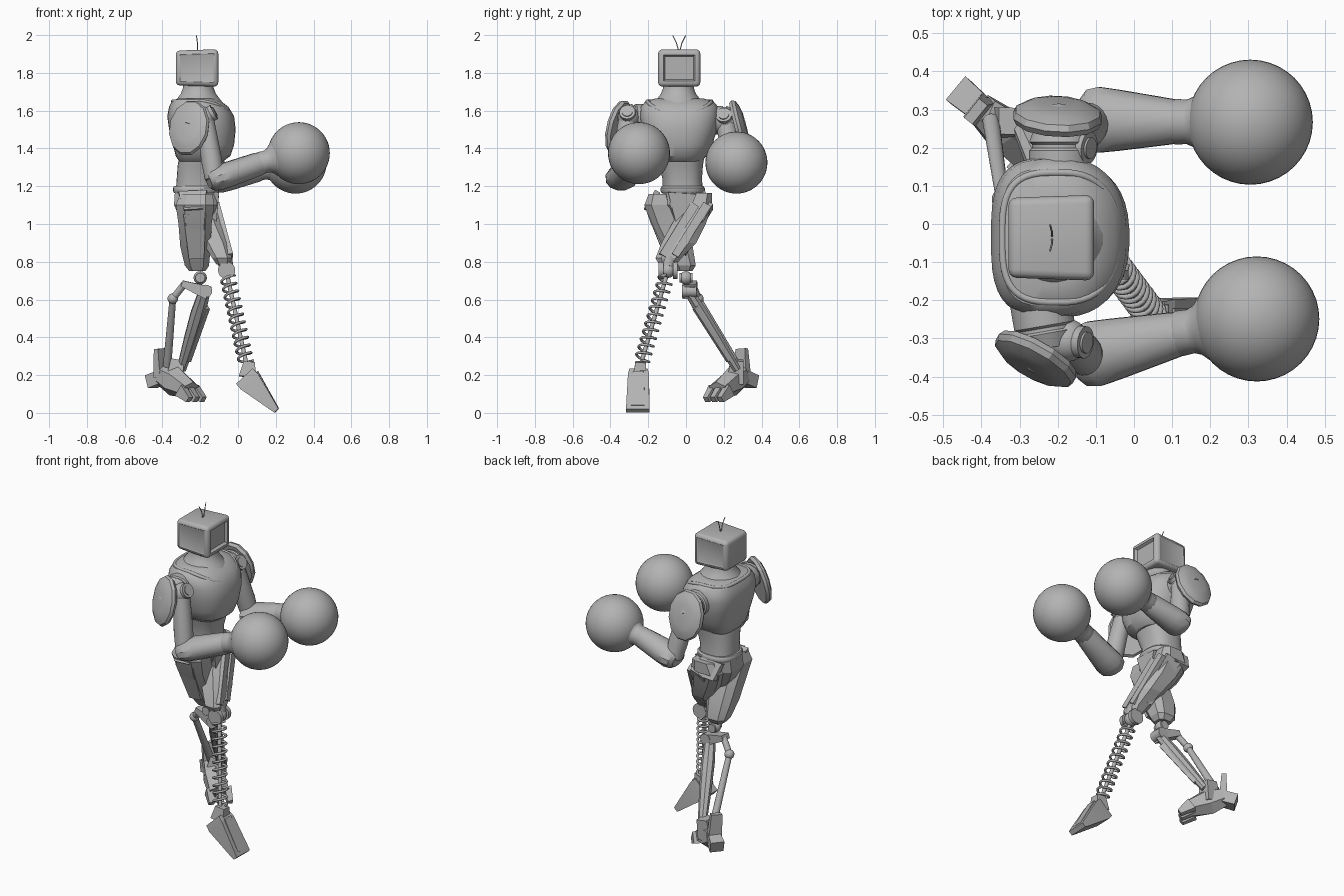
import bpy, bmesh
from math import sin, cos, pi, radians
from mathutils import Vector

if "Cube" in bpy.data.objects:
    bpy.data.objects.remove(bpy.data.objects["Cube"])

grey = bpy.data.materials.new("plain_grey")
grey.use_nodes = True
grey.diffuse_color = (0.45, 0.45, 0.45, 1)
grey.node_tree.nodes["Principled BSDF"].inputs["Base Color"].default_value = (0.45, 0.45, 0.45, 1)


def smooth(obj, angle):
    bpy.ops.object.select_all(action='DESELECT')
    obj.select_set(True)
    bpy.context.view_layer.objects.active = obj
    bpy.ops.object.shade_smooth_by_angle(angle=radians(angle))


def finish(name, bm, angle=35):
    bmesh.ops.recalc_face_normals(bm, faces=bm.faces)
    mesh = bpy.data.meshes.new(name)
    bm.to_mesh(mesh)
    bm.free()
    mesh.materials.append(grey)
    obj = bpy.data.objects.new(name, mesh)
    bpy.context.collection.objects.link(obj)
    smooth(obj, angle)


def skin(name, rings, angle=35):
    """Join matching point loops into a closed skin."""
    bm = bmesh.new()
    loops = [[bm.verts.new(p) for p in ring] for ring in rings]
    n = len(loops[0])
    for low, high in zip(loops, loops[1:]):
        for i in range(n):
            j = (i + 1) % n
            bm.faces.new((low[i], low[j], high[j], high[i]))
    bm.faces.new(loops[0])
    bm.faces.new(loops[-1])
    finish(name, bm, angle)


def oval(x0, x1, y0, y1, sides, power, back):
    """Rounded outline that fills a rectangle; back is the squareness on -x."""
    for i in range(sides):
        a = 2 * pi * (i + 0.5) / sides
        c, s = cos(a), sin(a)
        e = 2 / (power if c > 0 else back)
        px = abs(c) ** e * (1 if c > 0 else -1)
        py = abs(s) ** e * (1 if s > 0 else -1)
        yield (x0 + x1 + (x1 - x0) * px) / 2, (y0 + y1 + (y1 - y0) * py) / 2


def loft(name, levels, sides=32, power=2.5, back=2.5, angle=35):
    """Stack of level outlines given as z, x0, x1, y0, y1."""
    skin(name, [[(x, y, z) for x, y in oval(x0, x1, y0, y1, sides, power, back)]
                for z, x0, x1, y0, y1 in levels], angle)


def limb(name, p, q, stations, sides=20, up=(0, 0, 1), angle=35):
    """Straight part from p to q; stations are t, half width, half height."""
    p, q = Vector(p), Vector(q)
    d = (q - p).normalized()
    side = d.cross(Vector(up)).normalized()
    top = side.cross(d)
    k = 1 / cos(pi / sides)
    rings = []
    for t, a, b in stations:
        turns = [2 * pi * (i + 0.5) / sides for i in range(sides)]
        rings.append([p.lerp(q, t) + side * a * k * cos(v) + top * b * k * sin(v) for v in turns])
    skin(name, rings, angle)


def rod(name, p, q, r0, r1=None, sides=16):
    r1 = r1 or r0
    limb(name, p, q, [(0, r0, r0), (1, r1, r1)], sides, (0.9, 0.1, 0.2))


def block(name, p, q, a0, b0, a1, b1, up=(0, 0, 1)):
    limb(name, p, q, [(0, a0, b0), (1, a1, b1)], 4, up)


def ball(name, at, r):
    bm = bmesh.new()
    bmesh.ops.create_uvsphere(bm, u_segments=40, v_segments=24, radius=r)
    bmesh.ops.translate(bm, verts=bm.verts, vec=at)
    finish(name, bm)


def wire(name, points, r, cyclic=False):
    curve = bpy.data.curves.new(name, 'CURVE')
    curve.dimensions = '3D'
    curve.bevel_depth = r
    curve.bevel_resolution = 2
    curve.use_fill_caps = True
    line = curve.splines.new('POLY')
    line.points.add(len(points) - 1)
    for target, p in zip(line.points, points):
        target.co = (*p, 1)
    line.use_cyclic_u = cyclic
    curve.materials.append(grey)
    obj = bpy.data.objects.new(name, curve)
    bpy.context.collection.objects.link(obj)
    bpy.ops.object.select_all(action='DESELECT')
    obj.select_set(True)
    bpy.context.view_layer.objects.active = obj
    bpy.ops.object.convert(target='MESH')
    smooth(bpy.context.object, 50)


# Box head: narrower back, recessed screen and shallow side panels
bm = bmesh.new()
bmesh.ops.create_cube(bm, size=1)
for v in bm.verts:
    shrink = 0.93 if v.co.x < 0 else 1
    v.co = (v.co.x * 0.225 - 0.217, v.co.y * 0.225 * shrink - 0.036, v.co.z * 0.198 * shrink + 1.826)
bmesh.ops.bevel(bm, geom=bm.edges[:], offset=0.022, segments=3, profile=0.5, affect='EDGES')
bm.normal_update()
for f in [f for f in bm.faces if f.calc_area() > 0.015]:
    if f.normal.x > 0.9:
        bmesh.ops.inset_region(bm, faces=[f], thickness=0.01, depth=0)
        bmesh.ops.inset_region(bm, faces=[f], thickness=0.012, depth=-0.016)
    elif abs(f.normal.y) > 0.9:
        bmesh.ops.inset_region(bm, faces=[f], thickness=0.012, depth=-0.004)
finish("head", bm, 30)
for s in (-1, 1):
    wire("antenna", [(-0.215, -0.036 + s * 0.004, 1.92), (-0.215, -0.036 + s * 0.015, 1.96),
                     (-0.22, -0.036 + s * 0.034, 1.998)], 0.0025)

# Neck and torso
loft("neck", [(z, -0.21 - r, -0.21 + r, -0.04 - r, -0.04 + r)
              for z, r in ((1.63, 0.14), (1.665, 0.112), (1.69, 0.093), (1.72, 0.082), (1.75, 0.078))],
     power=2, back=2)
loft("chest", [(1.33, -.31, -.08, -.15, .08), (1.36, -.33, -.04, -.19, .11), (1.42, -.345, -.02, -.215, .14),
               (1.5, -.365, -.012, -.235, .165), (1.57, -.375, -.02, -.245, .175),
               (1.62, -.365, -.05, -.24, .17), (1.65, -.35, -.09, -.215, .145), (1.665, -.32, -.12, -.16, .09)],
     40, 2.4, 3.2)
wire("collar_rim", [(x, y, 1.65 - 0.06 * max(0, (x + 0.2) / 0.155) ** 2)
                    for x, y in oval(-.345, -.043, -.205, .135, 48, 2.4, 3.2)], 0.01, True)
loft("abdomen", [(1.17, -.33, -.115, -.125, .09), (1.24, -.325, -.115, -.125, .085),
                 (1.31, -.32, -.095, -.145, .09), (1.37, -.31, -.08, -.16, .1)])
loft("belt", [(1.165, -.34, -.105, -.13, .095), (1.175, -.345, -.1, -.135, .1),
              (1.19, -.345, -.1, -.135, .1), (1.2, -.34, -.11, -.128, .093)])
loft("pelvis", [(.97, -.26, -.16, -.06, .0), (1.03, -.31, -.13, -.08, .04),
                (1.1, -.345, -.105, -.14, .09), (1.17, -.34, -.11, -.13, .095)], 8, 3, 3, 20)
block("groin_plate", (-.125, -.02, 1.165), (-.14, -.03, 1.), .075, .025, .022, .025, (1, 0, 0))

# Thighs with raised armour strips
loft("spring_leg_thigh", [(.785, -.115, -.04, -.145, -.05), (.82, -.14, -.03, -.165, -.02),
                          (.9, -.19, -.045, -.135, .06), (1., -.26, -.08, -.08, .11),
                          (1.1, -.31, -.105, -.01, .14), (1.165, -.27, -.12, .03, .14)], 8, 3, 3, 15)
loft("rod_leg_thigh", [(.75, -.26, -.17, -.05, .035), (.78, -.285, -.15, -.07, .055),
                       (.88, -.31, -.14, -.13, .04), (1., -.32, -.135, -.19, -.01),
                       (1.1, -.335, -.12, -.225, -.05), (1.16, -.31, -.13, -.2, -.08)], 8, 3, 3, 15)
for shift in (-0.03, 0.035):
    block("thigh_strip", (-.125, .075 + shift, 1.1), (-.05, -.095 + shift, .83),
          .024, .026, .02, .024, (1, 0, 0))
block("thigh_strip", (-.18, .125, 1.1), (-.1, -.015, .85), .05, .02, .035, .015, (0, 1, 0))
block("thigh_strip", (-.23, -.185, 1.06), (-.22, -.095, .82), .06, .02, .04, .015, (0, 1, 0))
for y0, y1 in ((-.15, -.205), (.085, .125)):
    block("hip_guard", (-.24, y0, 1.17), (-.235, y1, 1.07), .075, .015, .05, .02, (0, 1, 0))

# Spring leg
ball("spring_knee", (-.06, -.095, .755), .04)
for y in (-.145, -.07):
    rod("knee_disc", (-.06, y, .755), (-.06, y + .025, .755), .045, sides=24)
rod("knee_socket", (-.075, -.09, .82), (-.06, -.095, .77), .045, .035)
start, end = Vector((-.055, -.105, .72)), Vector((.042, -.235, .27))
axis = (end - start).normalized()
across = axis.cross(Vector((0, 1, 0))).normalized()
other = axis.cross(across)
turns, steps = 11, 16
wire("spring", [start.lerp(end, i / (turns * steps)) + .038 * (across * cos(2 * pi * i / steps)
     + other * sin(2 * pi * i / steps)) for i in range(turns * steps + 1)], .007)
rod("spring_core", start, end + axis * .02, .011)
block("spring_ankle", (.06, -.24, .27), (.05, -.245, .19), .028, .03, .035, .045, (1, 0, 0))
limb("spring_foot", (.035, -.25, .195), (.205, -.255, .012),
     [(0, .048, .06), (.15, .055, .062), (.95, .062, .018), (1, .062, .014)], 4, angle=15)
block("foot_ridge", (.06, -.25, .18), (.195, -.255, .03), .03, .062, .035, .016)

# Rod leg
ball("rod_knee", (-.2, .0, .715), .035)
rod("knee_pin", (-.2, -.035, .715), (-.2, .035, .715), .025)
block("knee_link", (-.295, .03, .685), (-.155, .015, .635), .03, .016, .035, .035)
rod("knee_axle", (-.17, -.02, .645), (-.17, .055, .645), .033)
limb("shin", (-.175, .01, .65), (-.3, .27, .23),
     [(0, .025, .03), (.3, .03, .038), (.6, .028, .034), (1, .02, .024)], 8, (1, 0, 0))
block("shin_strip", (-.165, .05, .56), (-.265, .23, .28), .012, .016, .012, .016)
rod("calf_link", (-.285, .035, .68), (-.345, .065, .605), .018)
ball("calf_joint", (-.345, .065, .605), .028)
rod("calf_rod", (-.345, .065, .605), (-.375, .27, .25), .017, .022)
limb("rod_foot", (-.4, .3, .2), (-.25, .17, .12), [(0, .04, .055), (.4, .055, .07), (1, .055, .04)], 6, angle=15)
block("ankle", (-.32, .27, .28), (-.34, .26, .16), .035, .035, .045, .045, (1, 0, 0))
block("heel", (-.4, .3, .19), (-.46, .35, .165), .035, .035, .04, .035)
block("heel_fin", (-.405, .3, .19), (-.415, .295, .34), .04, .022, .032, .014, (1, -0.8, 0))
for s in (-1, 0, 1):
    block("toe", (-.27 + s * .035, .19 + s * .04, .12), (-.22 + s * .037, .145 + s * .037, .07),
          .02, .035, .016, .016)

# Arms: shoulder, upper arm, forearm, glove and shoulder shield
arms = (
    dict(socket=(-.25, -.18, 1.56), shoulder=(-.225, -.325, 1.56), pivot=(-.175, -.305, 1.565),
         elbow=(-.145, -.35, 1.23), wrist=(.13, -.285, 1.325), glove=(.322, -.249, 1.375),
         shield=(-.26, -.358, 1.51), out=(-.48, -.85, .22)),
    dict(socket=(-.195, .1, 1.55), shoulder=(-.195, .255, 1.55), pivot=(-.165, .205, 1.55),
         elbow=(-.13, .274, 1.22), wrist=(.12, .268, 1.29), glove=(.305, .267, 1.325),
         shield=(-.2, .285, 1.515), out=(.05, .95, .25)),
)
for arm in arms:
    socket, shoulder, pivot, elbow, wrist, glove, shield, out = (
        Vector(arm[k]) for k in ("socket", "shoulder", "pivot", "elbow", "wrist", "glove", "shield", "out"))
    limb("shoulder", socket, shoulder, [(0, .08, .075), (.6, .08, .075), (.64, .072, .068),
                                        (.7, .072, .068), (.74, .08, .075), (1, .065, .06)])
    tilt = Vector((.85, -.1, .5)).normalized()
    ball("shoulder_ball", pivot, .056)
    rod("shoulder_pivot", pivot, pivot + tilt * .056, .042, sides=24)
    rod("pivot_cap", pivot, pivot + tilt * .062, .028, sides=24)
    bend = elbow + Vector((.02, 0, .01))
    limb("upper_arm", pivot, bend, [(0, .05, .045), (.3, .052, .05), (.7, .055, .055), (1, .05, .05)],
         up=(1, 0, 0))
    limb("forearm", elbow, wrist, [(-.04, .055, .04), (.03, .078, .058), (.15, .086, .065), (.35, .08, .066),
                                   (.9, .06, .062), (1, .055, .057)], 12)
    limb("glove_cuff", wrist, glove, [(-.12, .052, .052), (-.06, .06, .06), (.1, .058, .058),
                                      (.2, .066, .066), (.3, .085, .085), (.4, .1, .1)], 32, angle=50)
    ball("boxing_glove", glove, .164)
    out = out.normalized()
    limb("shoulder_shield", shield - out * .022, shield + out * .032,
         [(0, .108, .135), (.3, .116, .146), (.6, .11, .138), (.85, .085, .108), (1, .055, .072)], 12, angle=25)
    limb("shield_mount", shoulder, shield, [(0, .05, .05), (1, .04, .04)])
